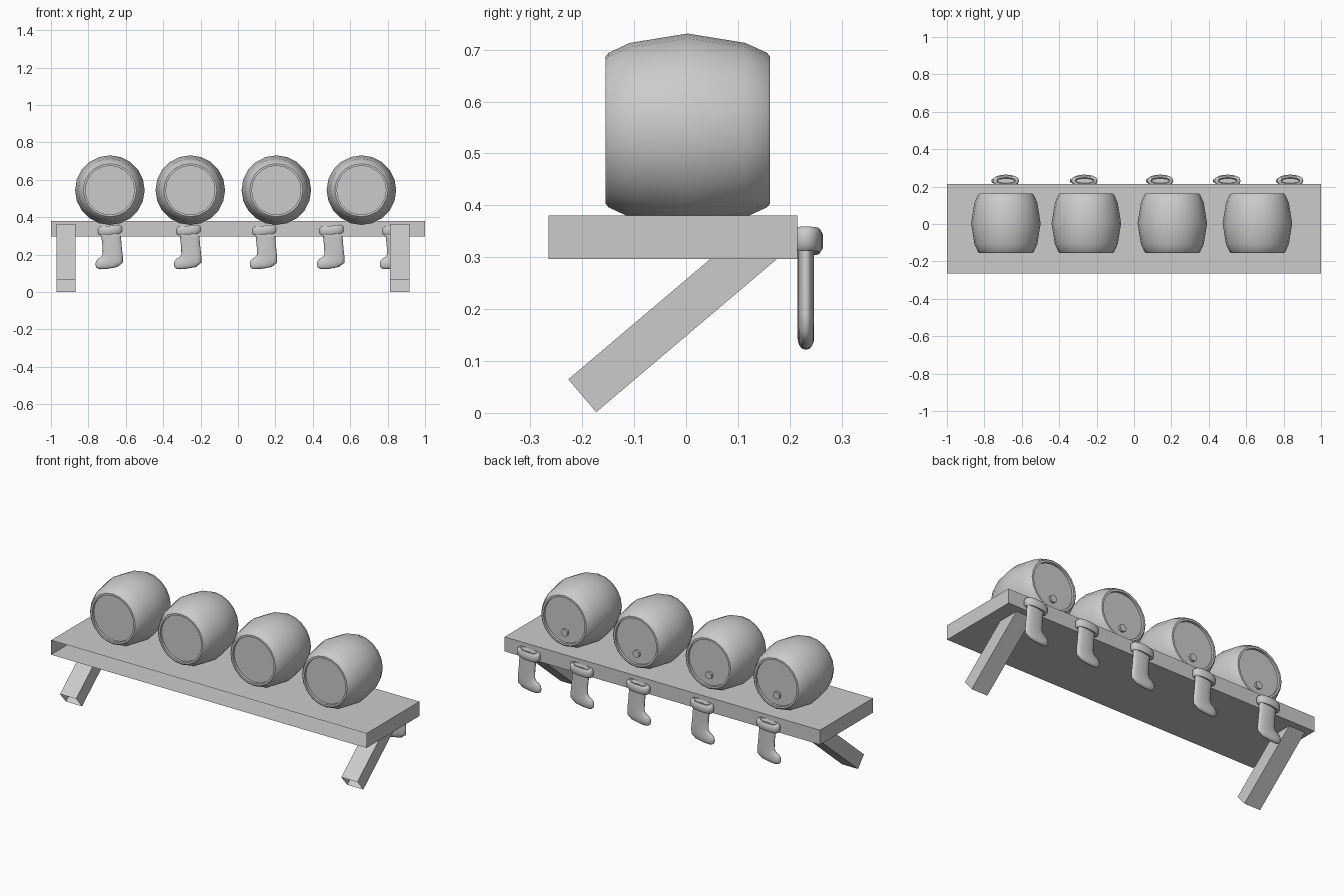
import bpy, bmesh
from math import sin, cos, pi, atan2, radians
from mathutils import Matrix, Vector

if "Cube" in bpy.data.objects:
    bpy.data.objects.remove(bpy.data.objects["Cube"])


def add_object(name, bm, smooth=None):
    bmesh.ops.recalc_face_normals(bm, faces=bm.faces)
    mesh = bpy.data.meshes.new(name)
    bm.to_mesh(mesh)
    bm.free()
    obj = bpy.data.objects.new(name, mesh)
    bpy.context.collection.objects.link(obj)
    if smooth:
        bpy.ops.object.select_all(action='DESELECT')
        obj.select_set(True)
        bpy.context.view_layer.objects.active = obj
        bpy.ops.object.shade_smooth_by_angle(angle=radians(smooth))
    return obj


def skin(bm, rings, cap_start=True, cap_end=True):
    """Bridge a list of point rings into one skin."""
    loops = [[bm.verts.new(p) for p in ring] for ring in rings]
    for a, b in zip(loops, loops[1:]):
        n = len(a)
        for i in range(n):
            bm.faces.new((a[i], a[(i + 1) % n], b[(i + 1) % n], b[i]))
    if cap_start:
        bm.faces.new(loops[0])
    if cap_end:
        bm.faces.new(loops[-1])


def open_box(name, size, matrix, open_dir):
    """Box with the face pointing along open_dir (local) left out."""
    bm = bmesh.new()
    bmesh.ops.create_cube(bm, size=1)
    bm.normal_update()
    gone = [f for f in bm.faces if f.normal.dot(Vector(open_dir)) > 0.9]
    bmesh.ops.delete(bm, geom=gone, context='FACES')
    bmesh.ops.scale(bm, vec=size, verts=bm.verts)
    # keep the normals outward on the open shell
    bmesh.ops.transform(bm, matrix=matrix, verts=bm.verts)
    return add_object(name, bm)


def circle_y(radius, y, x=0, z=0, n=20):
    return [(x + radius * cos(2 * pi * i / n), y, z + radius * sin(2 * pi * i / n))
            for i in range(n)]


def oval(left, right, half_y, n=16):
    """Oval ring spanning two (x, z) points, half_y thick."""
    l, r = Vector(left), Vector(right)
    mid, half = (l + r) / 2, (r - l) / 2
    ring = []
    for i in range(n):
        c, s = cos(2 * pi * i / n), sin(2 * pi * i / n)
        p = mid + half * c
        ring.append((p.x, half_y * (abs(s) ** 0.8) * (1 if s > 0 else -1), p.y))
    return ring


# shelf board, open at the front
open_box("shelf_board", (2, 0.48, 0.083),
         Matrix.Translation((0, -0.025, 0.3385)), (0, -1, 0))

# slanted brackets, open at the lower end
low, high = Vector((-0.2, 0.033)), Vector((0.154, 0.333))
span = high - low
mid = (low + high) / 2
for side, x in (("left", -0.919), ("right", 0.865)):
    place = (Matrix.Translation((x, mid.x, mid.y))
             @ Matrix.Rotation(atan2(span.y, span.x), 4, 'X'))
    open_box(side + "_bracket", (0.102, span.length, 0.083), place, (0, -1, 0))

# barrels lying on their sides, with recessed heads and a bung at the back
barrel_profile = [(0.131, -0.141), (0.131, -0.155), (0.142, -0.155),
                  (0.149, -0.149), (0.168, -0.108), (0.186, 0.003),
                  (0.168, 0.114), (0.149, 0.156), (0.142, 0.162),
                  (0.131, 0.162), (0.131, 0.148)]
for i, x in enumerate((-0.685, -0.255, 0.205, 0.66)):
    bm = bmesh.new()
    skin(bm, [circle_y(r, y) for r, y in barrel_profile])
    add_object(f"barrel_{i + 1}", bm, 35).location = (x, 0, 0.545)
    bm = bmesh.new()
    skin(bm, [circle_y(0.021, y, 0, -0.072, 10) for y in (0.147, 0.161)])
    add_object(f"barrel_bung_{i + 1}", bm, 35).location = (x, 0, 0.545)

# stockings hung along the back edge
sock = [((-0.048, 0.318), (0.057, 0.328), 0.016),
        ((-0.040, 0.250), (0.062, 0.255), 0.016),
        ((-0.038, 0.202), (0.069, 0.190), 0.016),
        ((-0.047, 0.187), (0.069, 0.157), 0.016),
        ((-0.064, 0.178), (0.040, 0.134), 0.016),
        ((-0.075, 0.164), (-0.015, 0.124), 0.016),
        ((-0.077, 0.145), (-0.050, 0.122), 0.012),
        ((-0.074, 0.133), (-0.064, 0.125), 0.005)]
cuff = [((-0.045, 0.306), (0.050, 0.319), 0.012),
        ((-0.062, 0.303), (0.062, 0.313), 0.027),
        ((-0.070, 0.312), (0.070, 0.323), 0.033),
        ((-0.070, 0.338), (0.070, 0.350), 0.033),
        ((-0.062, 0.350), (0.062, 0.359), 0.027),
        ((-0.050, 0.350), (0.052, 0.358), 0.017),
        ((-0.044, 0.334), (0.046, 0.342), 0.012)]
for i, x in enumerate((-0.685, -0.265, 0.14, 0.5, 0.835)):
    for part, rings in (("stocking", sock), ("stocking_cuff", cuff)):
        bm = bmesh.new()
        skin(bm, [oval(*r) for r in rings])
        add_object(f"{part}_{i + 1}", bm, 60).location = (x, 0.231, 0)
